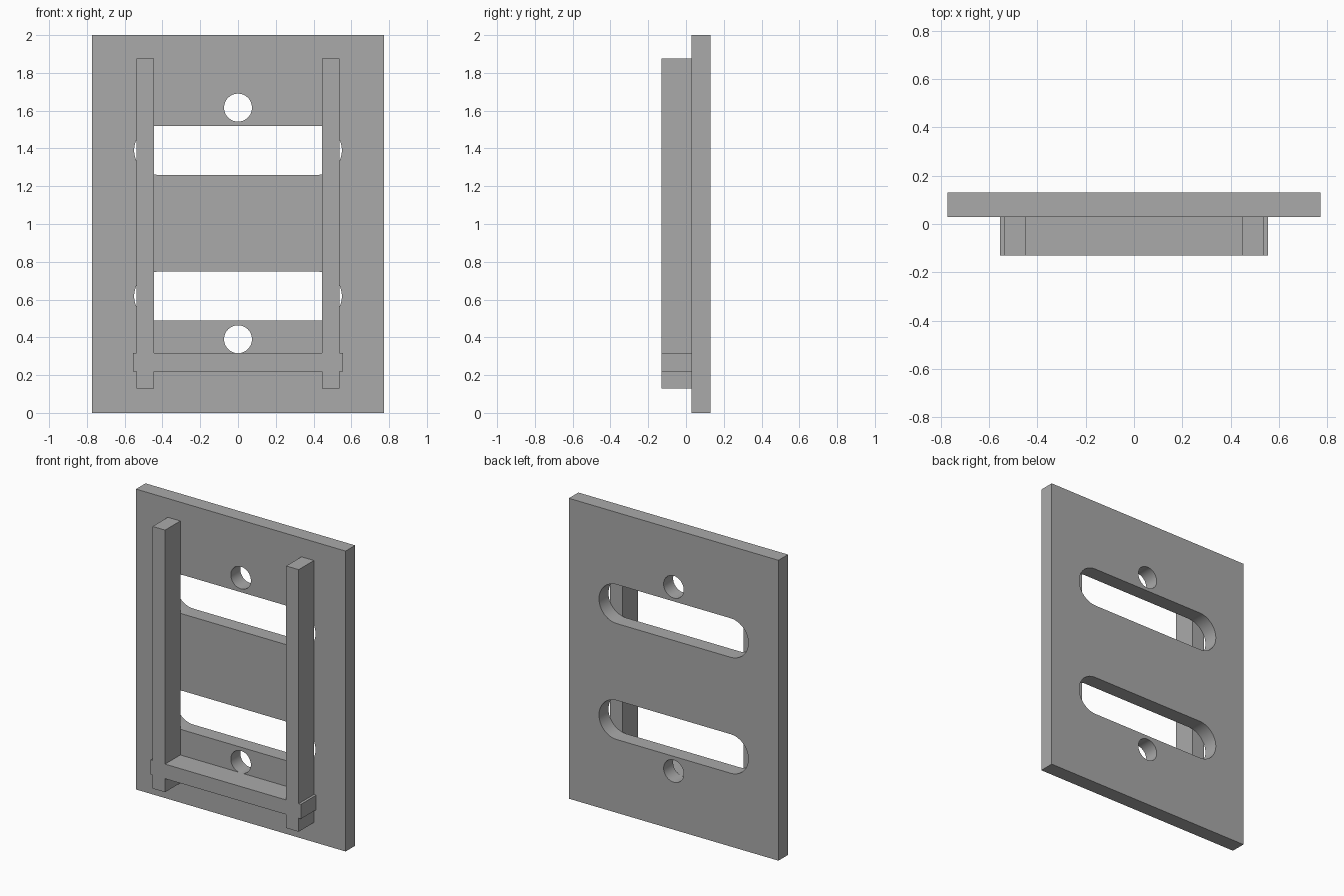
import bpy, bmesh, math

if "Cube" in bpy.data.objects:
    bpy.data.objects.remove(bpy.data.objects["Cube"], do_unlink=True)

GREY = (0.4, 0.4, 0.4, 1)
grey = bpy.data.materials.new("grey")
grey.use_nodes = True
grey.diffuse_color = GREY
grey.node_tree.nodes["Principled BSDF"].inputs["Base Color"].default_value = GREY


def extrude_outline(name, points, y0, y1):
    """Closed x-z outline extruded from y0 back to y1."""
    bm = bmesh.new()
    face = bm.faces.new([bm.verts.new((x, y0, z)) for x, z in points])
    out = bmesh.ops.extrude_face_region(bm, geom=[face])
    verts = [g for g in out["geom"] if isinstance(g, bmesh.types.BMVert)]
    bmesh.ops.translate(bm, verts=verts, vec=(0, y1 - y0, 0))
    bmesh.ops.recalc_face_normals(bm, faces=bm.faces)
    mesh = bpy.data.meshes.new(name)
    bm.to_mesh(mesh)
    bm.free()
    mesh.materials.append(grey)
    obj = bpy.data.objects.new(name, mesh)
    bpy.context.collection.objects.link(obj)
    return obj


def stadium(half_length, radius, z, steps=24):
    """Rounded slot outline; a circle when half_length equals radius."""
    inset = half_length - radius
    points = []
    for side in (1, -1):
        for i in range(steps + 1):
            if inset == 0 and i == steps:
                continue
            a = math.pi * (i / steps - 0.5)
            points.append((side * (inset + radius * math.cos(a)),
                           z + side * radius * math.sin(a)))
    return points


# Back plate
W, FRONT, JOIN, BACK = 0.772, -0.13, 0.03, 0.13
plate = extrude_outline("back_plate", [(-W, 0), (W, 0), (W, 2), (-W, 2)], JOIN, BACK)

# Slots and screw holes cut through the plate
openings = {
    "upper_slot": stadium(0.55, 0.13, 1.39),
    "lower_slot": stadium(0.55, 0.13, 0.618),
    "upper_screw_hole": stadium(0.074, 0.074, 1.616),
    "lower_screw_hole": stadium(0.074, 0.074, 0.39),
}
cutters = []
for name, outline in openings.items():
    cutter = extrude_outline(name + "_cutter", outline, JOIN - 0.1, BACK + 0.1)
    cut = plate.modifiers.new(name, "BOOLEAN")
    cut.operation = "DIFFERENCE"
    cut.solver = "EXACT"
    cut.object = cutter
    cutters.append(cutter)

bpy.context.view_layer.objects.active = plate
plate.select_set(True)
for name in openings:
    bpy.ops.object.modifier_apply(modifier=name)
for cutter in cutters:
    bpy.data.objects.remove(cutter, do_unlink=True)
bpy.ops.object.shade_smooth_by_angle(angle=math.radians(30))

# Front frame: two rails joined by a crossbar whose ends stick out slightly
IN, OUT, TIP = 0.446, 0.538, 0.555
BAR_LOW, BAR_HIGH, RAIL_LOW, RAIL_HIGH = 0.22, 0.317, 0.13, 1.875
half = [(IN, BAR_LOW), (IN, RAIL_LOW), (OUT, RAIL_LOW), (OUT, BAR_LOW),
        (TIP, BAR_LOW), (TIP, BAR_HIGH), (OUT, BAR_HIGH), (OUT, RAIL_HIGH),
        (IN, RAIL_HIGH), (IN, BAR_HIGH)]
extrude_outline("rail_frame", half + [(-x, z) for x, z in reversed(half)], FRONT, JOIN)
